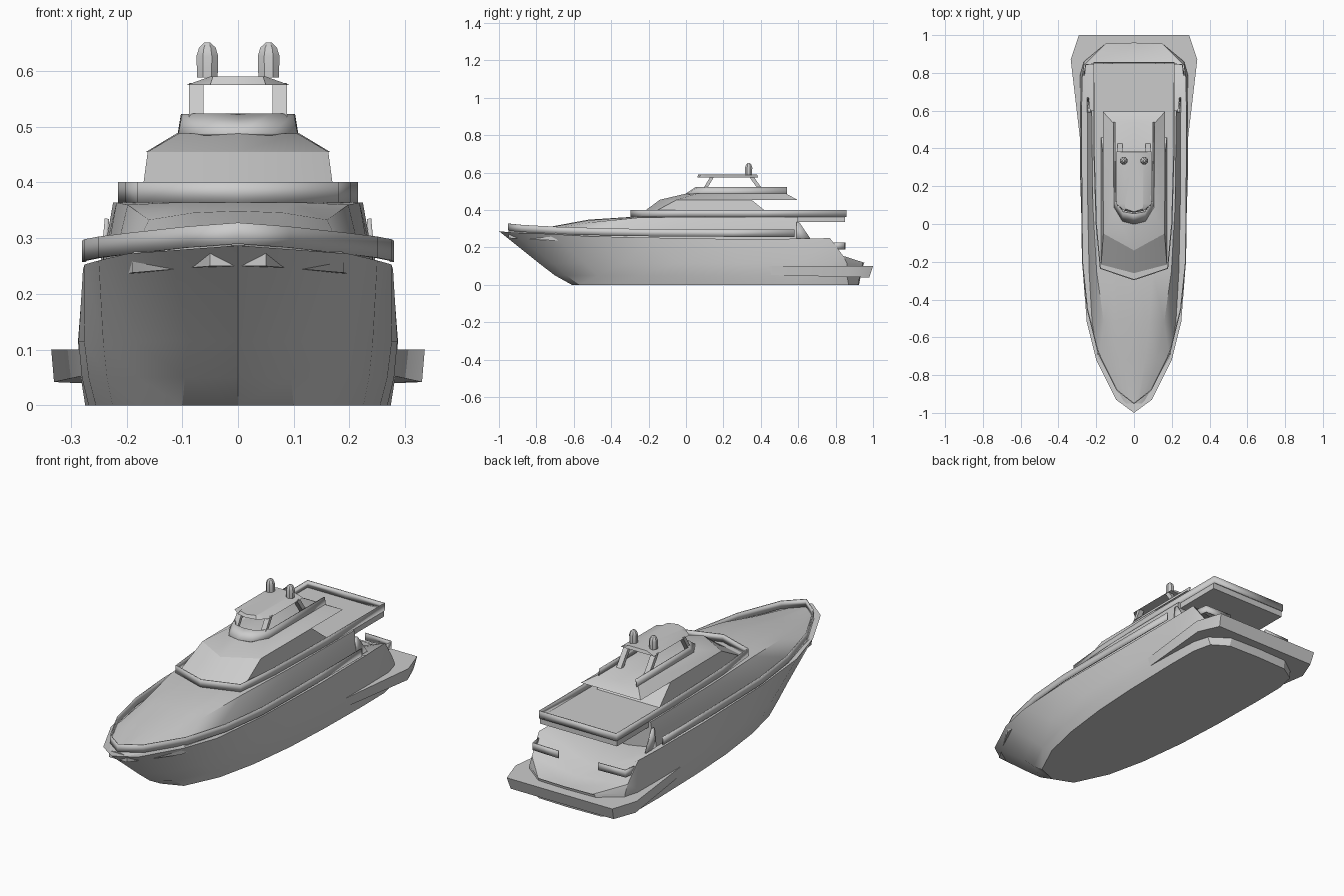
import bpy, bmesh, math

if "Cube" in bpy.data.objects:
    bpy.data.objects.remove(bpy.data.objects["Cube"])


def rings(name, rows, cap=False, closed=False, thick=0, mirror=True, angle=30):
    """Skin consecutive rows of points, optionally mirrored over x = 0."""
    bm = bmesh.new()
    n = len(rows[0])
    for s in ((1, -1) if mirror else (1,)):
        vs = [[bm.verts.new((s * p[0], p[1], p[2])) for p in r] for r in rows]
        for a, b in zip(vs, vs[1:]):
            for i in range(n if closed else n - 1):
                j = (i + 1) % n
                bm.faces.new((a[i], a[j], b[j], b[i]))
        if cap:
            bm.faces.new(vs[0])
            bm.faces.new(vs[-1])
    bmesh.ops.remove_doubles(bm, verts=bm.verts, dist=1e-4)
    bmesh.ops.dissolve_degenerate(bm, edges=bm.edges, dist=1e-5)
    bmesh.ops.recalc_face_normals(bm, faces=bm.faces)
    me = bpy.data.meshes.new(name)
    bm.to_mesh(me)
    bm.free()
    ob = bpy.data.objects.new(name, me)
    bpy.context.collection.objects.link(ob)
    if thick:
        m = ob.modifiers.new("thickness", 'SOLIDIFY')
        m.thickness = thick
        m.offset = 0
    bpy.ops.object.select_all(action='DESELECT')
    ob.select_set(True)
    bpy.context.view_layer.objects.active = ob
    bpy.ops.object.shade_smooth_by_angle(angle=math.radians(angle))
    return ob


def at(outline, z):
    return [(x, y, z) for x, y in outline]


def wall(name, path, height, thick=0.006):
    """Thin upright strip; path points carry the bottom height."""
    rings(name, [path, [(x, y, z + height) for x, y, z in path]], thick=thick)


# Hull: keel line, bottom, knuckle, sheer and deck centre line
bottom = at([(0, -.61), (.1, -.57), (.18, -.4), (.225, -.2), (.255, .05), (.268, .3),
             (.274, .6), (.272, .77), (.25, .87), (.17, .92), (0, .925)], 0)
low = at([(0, -.70), (.095, -.64), (.18, -.47), (.235, -.25), (.268, .02), (.28, .3),
          (.282, .62), (.28, .78), (.26, .86), (.165, .93), (0, .935)], .05)
knuckle = at([(0, -.785), (.092, -.71), (.185, -.54), (.242, -.33), (.276, -.05), (.286, .28),
              (.287, .62), (.285, .79), (.265, .86), (.155, .945), (0, .95)], .115)
sheer = [(0, -1, .287), (.095, -.93, .28), (.2, -.72, .272), (.25, -.52, .26), (.275, -.2, .253),
         (.278, .25, .245), (.277, .62, .247), (.275, .77, .25), (.265, .84, .155),
         (.15, .955, .118), (0, .96, .118)]
deck = [(0, p[1], p[2]) for p in sheer]
deck[6], deck[7], deck[8] = (0, .6, .2), (0, .74, .14), (0, .85, .125)
keel = [(0, p[1], 0) for p in bottom]
rings("hull", [keel, bottom, low, knuckle, sheer, deck])

# Swim platform around the stern
rings("swim_platform", [
    [(0, .36, .055), (.27, .36, .055), (.33, .87, .042), (.285, .98, .04), (0, .98, .04)],
    at([(0, .36), (.275, .36), (.335, .87), (.292, 1), (0, 1)], .1)], cap=True)

# Foredeck and main cabin: y, base x, base z, shoulder x, shoulder z, ridge z
stations = [(-.95, .05, .28, .03, .284, .287), (-.72, .19, .268, .12, .297, .312),
            (-.52, .222, .26, .16, .333, .349), (-.25, .238, .253, .198, .36, .366),
            (.1, .245, .247, .218, .364, .367), (.6, .245, .247, .224, .364, .367)]
rows = []
for y, bx, bz, sx, sz, rz in stations:
    rows.append([(0, y, bz - .03), (bx, y, bz - .03), (bx, y, bz), (sx, y, sz),
                 (sx * .5, y, sz + (rz - sz) * .8), (0, y, rz)])
rings("main_cabin", rows, cap=True, angle=35)
rings("cabin_wing", [[(.244, .59, .24), (.244, .67, .24)], [(.235, .59, .335), (.235, .605, .335)]],
      thick=.008)

# Side deck bulwark from the bow to amidships
wall("bow_bulwark", [(0, -.95, .29), (.09, -.88, .283), (.19, -.68, .272), (.247, -.45, .265),
                     (.273, -.2, .26), (.277, .25, .257), (.277, .58, .257)], .038)

# Stern quarter panels
wall("stern_panel", [(.266, .78, .19), (.255, .845, .19), (.11, .85, .19)], .036)

# Upper deck slab with its low wall
upper = [(0, -.295), (.178, -.235), (.2, 0), (.212, .4), (.213, .855), (0, .855)]
slab = [(0, -.2), (.16, -.15), (.2, 0), (.212, .4), (.213, .85), (0, .85)]
rings("upper_deck", [at(slab, .335), at(slab, .368)], cap=True)
wall("upper_deck_wall", at(upper, .364), .037)

# Upper cabin and overhanging roof
rings("upper_cabin", [at([(0, -.26), (.174, -.215), (.174, .46), (0, .46)], .366),
                      at([(0, -.14), (.162, -.05), (.162, .35), (0, .35)], .455)], cap=True)
rings("cabin_roof", [at([(0, -.14), (.162, -.05), (.165, .595), (0, .595)], .455),
                     at([(0, 0), (.106, .06), (.11, .535), (0, .535)], .488)], cap=True)

# Flybridge coaming, open at the back
rings("flybridge_coaming", [at([(0, 0), (.06, .015), (.105, .09), (.106, .54)], .486),
                            at([(0, .055), (.058, .065), (.098, .12), (.1, .54)], .522)],
      thick=.005)

# Hardtop and its legs
rings("hardtop", [at([(0, .06), (.05, .07), (.092, .105), (.092, .385), (0, .385)], .575),
                  at([(0, .065), (.045, .08), (.05, .11), (.05, .38), (0, .38)], .59)], cap=True)


def leg(name, y0, y1, w):
    rings(name, [[(.062, y - w, z), (.088, y - w, z), (.088, y + w, z), (.062, y + w, z)]
                 for y, z in ((y0, .486), (y1, .578))], cap=True, closed=True)


leg("front_leg", .085, .14, .01)
leg("rear_leg", .415, .35, .012)

# Twin antenna domes
rings("antenna_dome", [[(.055 + r * math.cos(math.tau * (i + .5) / 8),
                         .335 + r * math.sin(math.tau * (i + .5) / 8), z) for i in range(8)]
                       for r, z in ((.02, .588), (.021, .627), (.016, .642), (.006, .651))],
      cap=True, closed=True)
